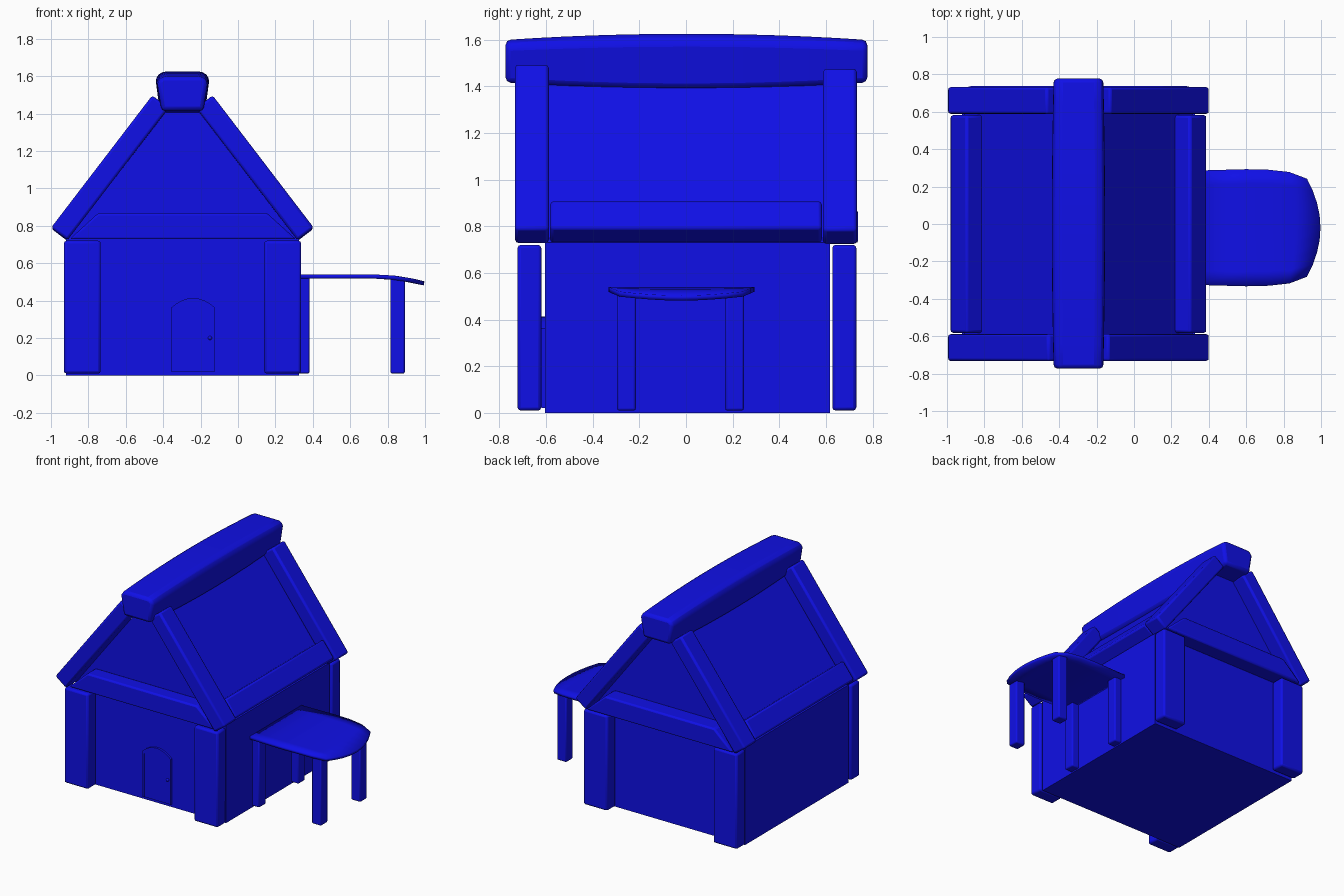
import bpy, bmesh, math
from mathutils import Vector

if "Cube" in bpy.data.objects:
    bpy.data.objects.remove(bpy.data.objects["Cube"])

CX = -0.297  # centre line of the house
blue = bpy.data.materials.new("blue")
blue.diffuse_color = (0.005, 0.005, 0.8, 1)
blue.use_nodes = True
blue.node_tree.nodes["Principled BSDF"].inputs["Base Color"].default_value = blue.diffuse_color


def finish(name, bm, bevel=0.0, segs=2, angle=30):
    bmesh.ops.recalc_face_normals(bm, faces=bm.faces)
    me = bpy.data.meshes.new(name)
    bm.to_mesh(me)
    bm.free()
    ob = bpy.data.objects.new(name, me)
    bpy.context.collection.objects.link(ob)
    me.materials.append(blue)
    if bevel:
        m = ob.modifiers.new("bevel", 'BEVEL')
        m.width, m.segments, m.limit_method = bevel, segs, 'ANGLE'
    bpy.ops.object.select_all(action='DESELECT')
    ob.select_set(True)
    bpy.context.view_layer.objects.active = ob
    bpy.ops.object.shade_smooth_by_angle(angle=math.radians(angle))
    return ob


def prism(name, pts, y0, y1, bevel=0.0, flip=False):
    """Extrude an x-z outline along y; flip mirrors it about the house centre."""
    bm = bmesh.new()
    f = bm.faces.new([bm.verts.new((2 * CX - x if flip else x, y0, z)) for x, z in pts])
    ext = bmesh.ops.extrude_face_region(bm, geom=[f])
    vs = [v for v in ext["geom"] if isinstance(v, bmesh.types.BMVert)]
    bmesh.ops.translate(bm, vec=(0, y1 - y0, 0), verts=vs)
    return finish(name, bm, bevel)


def rect(x0, x1, z0, z1):
    return [(x0, z0), (x1, z0), (x1, z1), (x0, z1)]


def slanted(corner, length, thick):
    """Rectangle lying along the roof slope, from its outer lower corner."""
    a = math.radians(52.6)
    p, u, n = Vector(corner), Vector((-math.cos(a), math.sin(a))), Vector((-math.sin(a), -math.cos(a)))
    return [tuple(q) for q in (p, p + u * length, p + u * length + n * thick, p + n * thick)]


# Walls and roof body
prism("walls", rect(-0.92, 0.325, 0, 0.73), -0.605, 0.617)
prism("roof", [(-0.915, 0.72), (0.32, 0.72), (CX, 1.525)], -0.605, 0.617)

# Corner posts, gable rafters, eave beams
for flip, side in ((False, "right"), (True, "left")):
    for end, y0, y1 in (("front", -0.722, -0.62), ("back", 0.627, 0.73)):
        prism(f"{end}_{side}_corner_post", rect(0.14, 0.337, 0.01, 0.72), y0, y1, 0.014, flip)
    prism(f"front_{side}_rafter", slanted((0.405, 0.79), 0.89, 0.11), -0.733, -0.588, 0.014, flip)
    prism(f"back_{side}_rafter", slanted((0.405, 0.785), 0.875, 0.11), 0.588, 0.732, 0.014, flip)
    prism(f"{side}_eave_beam", slanted((0.392, 0.793), 0.15, 0.115), -0.582, 0.582, 0.014, flip)

# Gable tie beams
tie = [(-0.9, 0.728), (0.31, 0.728), (0.155, 0.868), (-0.748, 0.868)]
prism("front_tie_beam", tie, -0.71, -0.6, 0.012)
prism("back_tie_beam", tie, 0.61, 0.738, 0.012)

# Ridge beam, bulging towards the middle
prof = [(-0.118, -0.1), (0.118, -0.1), (0.145, 0.075), (0.11, 0.105), (-0.11, 0.105), (-0.145, 0.075)]
bm = bmesh.new()
rings = []
N = 12
for i in range(N + 1):
    t = -1 + 2 * i / N
    s = 1.0 - 0.22 * t * t
    sx = 1.0 - 0.06 * t * t
    rings.append([bm.verts.new((CX + x * sx, 0.002 + 0.775 * t, 1.505 + z * s * 1.14)) for x, z in prof])
for a, b in zip(rings, rings[1:]):
    for k in range(6):
        bm.faces.new((a[k], a[(k + 1) % 6], b[(k + 1) % 6], b[k]))
bm.faces.new(rings[0])
bm.faces.new(rings[-1])
finish("ridge_beam", bm, 0.025)

# Canopy with rounded, drooping outer end
bm = bmesh.new()
rows = []
for x, w, bulge in ((0.31, 0.305, 0), (0.6, 0.313, 0), (0.72, 0.31, 0.01),
                    (0.83, 0.298, 0.03), (0.925, 0.262, 0.072)):
    row = []
    for j in range(9):
        t = -1 + j / 4
        px = x + bulge * (1 - t * t)
        pz = 0.54 - 0.038 * max(0, (px - 0.72) / 0.28) ** 2
        row.append(bm.verts.new((px, -0.02 + w * t, pz)))
    rows.append(row)
for a, b in zip(rows, rows[1:]):
    for j in range(8):
        bm.faces.new((a[j], b[j], b[j + 1], a[j + 1]))
canopy = finish("canopy", bm)
m = canopy.modifiers.new("thickness", 'SOLIDIFY')
m.thickness, m.offset = 0.022, -1 if canopy.data.polygons[0].normal.z > 0 else 1

# Canopy posts
for x0, x1, place in ((0.305, 0.382, "inner"), (0.815, 0.892, "outer")):
    for y0, y1, end in ((-0.296, -0.215, "front"), (0.168, 0.248, "back")):
        prism(f"{end}_{place}_canopy_post", rect(x0, x1, 0.01, 0.525), y0, y1, 0.009)


# Arched door with frame and knob
def arch(cx, half, z0, spring, top, n=8):
    pts = [(cx + half, z0)]
    for i in range(n + 1):
        t = 1 - 2 * i / n
        pts.append((cx + half * t, spring + (top - spring) * (1 - t * t)))
    return pts + [(cx - half, z0)]


outer = arch(-0.24, 0.118, 0.02, 0.362, 0.414)
inner = arch(-0.24, 0.104, 0.02, 0.345, 0.393)
prism("door_frame", outer + inner[::-1], -0.62, -0.595)
prism("door", inner, -0.614, -0.595)
bm = bmesh.new()
bmesh.ops.create_uvsphere(bm, u_segments=12, v_segments=8, radius=0.011)
bmesh.ops.translate(bm, vec=(-0.15, -0.617, 0.2), verts=bm.verts)
finish("door_knob", bm)
